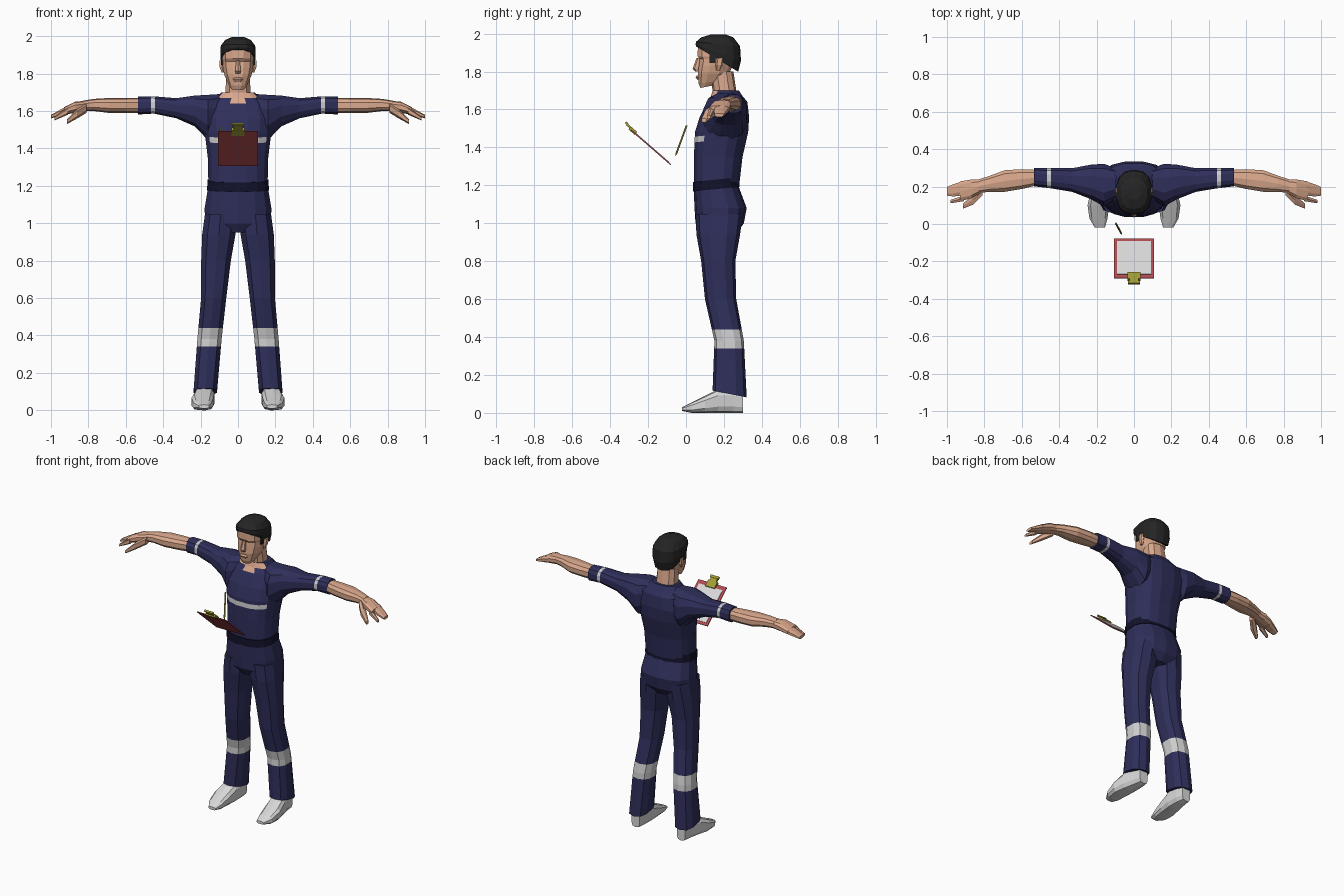
import bpy, bmesh, math
from mathutils import Vector, Matrix

cube = bpy.data.objects.get("Cube")
if cube:
    bpy.data.objects.remove(cube, do_unlink=True)


def material(name, red, green, blue):
    mat = bpy.data.materials.new(name)
    mat.use_nodes = True
    mat.diffuse_color = (red, green, blue, 1)
    shader = next(node for node in mat.node_tree.nodes if node.type == 'BSDF_PRINCIPLED')
    shader.inputs["Base Color"].default_value = mat.diffuse_color
    return mat


NAVY = material("navy cloth", .028, .028, .105)
BELT = material("dark belt", .006, .006, .024)
STRIPE = material("reflective grey", .62, .62, .63)
SKIN = material("skin", .7, .39, .26)
HAIR = material("black hair", .018, .018, .018)
WHITE = material("shoe white", .69, .69, .7)
RED = material("board red", .43, .07, .08)
OLIVE = material("clip olive", .35, .33, .035)


def finish(bm, name, mats, rule=None, mirror=False):
    """Turn the bmesh into an object, colouring its faces by the rule."""
    bmesh.ops.recalc_face_normals(bm, faces=bm.faces)
    if rule:
        for face in bm.faces:
            face.material_index = rule(face.calc_center_median(), face.normal)
    mesh = bpy.data.meshes.new(name)
    bm.to_mesh(mesh)
    bm.free()
    for mat in mats:
        mesh.materials.append(mat)
    ob = bpy.data.objects.new(name, mesh)
    bpy.context.collection.objects.link(ob)
    if mirror:
        ob.modifiers.new("mirror", 'MIRROR').use_mirror_merge = False


def rounded(low, high, wave, power):
    """Point between two extents on a squarish ellipse."""
    return (low + high) / 2 + (high - low) / 2 * math.copysign(abs(wave) ** power, wave)


def loft(name, axis, rings, mats, sides=10, power=.8, cuts=(), rule=None, mirror=False):
    """Skin over sections given as position, first extents, second extents and optional tilt."""
    bm = bmesh.new()
    loops = []
    for position, a_low, a_high, b_low, b_high, *tilt in rings:
        loop = []
        for i in range(sides):
            angle = math.tau * (i + .5) / sides
            a = rounded(a_low, a_high, math.cos(angle), power)
            b = rounded(b_low, b_high, math.sin(angle), power)
            p = position + sum(tilt) * (b - (b_low + b_high) / 2)
            place = {'x': (p, a, b), 'y': (a, p, b), 'z': (a, b, p)}[axis]
            loop.append(bm.verts.new(place))
        loops.append(loop)
    for low, high in zip(loops, loops[1:]):
        for i in range(sides):
            j = (i + 1) % sides
            bm.faces.new((low[i], low[j], high[j], high[i]))
    bm.faces.new(loops[0])
    bm.faces.new(loops[-1])
    for point, normal in cuts:
        bmesh.ops.bisect_plane(bm, geom=[*bm.verts, *bm.edges, *bm.faces],
                               plane_co=point, plane_no=normal)
    finish(bm, name, mats, rule, mirror)


def centred_loft(name, rings, mats, **options):
    """Upright loft that is symmetric about the middle: height, half width, depth extents."""
    wide = [(height, -half, half, *depth) for height, half, *depth in rings]
    loft(name, 'z', wide, mats, **options)


def box(name, size, place, mat, frame=Matrix(), mirror=False):
    bm = bmesh.new()
    matrix = frame @ Matrix.Translation(place) @ Matrix.Diagonal((*size, 1))
    bmesh.ops.create_cube(bm, size=1, matrix=matrix)
    finish(bm, name, [mat], mirror=mirror)


# Torso with chest band and open neckline
def torso_colour(centre, normal):
    if normal.y < -.3 and 1.43 < centre.z < 1.46 and abs(centre.x) < .15:
        return 1
    if centre.z > 1.64 and centre.y < .2 and abs(centre.x) < centre.z - 1.6:
        return 2
    return 0


centred_loft("torso", [
    (1.18, .16, .04, .28), (1.35, .164, .04, .3), (1.48, .18, .045, .33),
    (1.56, .19, .07, .335), (1.64, .165, .11, .325), (1.67, .125, .13, .3),
    (1.7, .09, .14, .28)],
    [NAVY, STRIPE, SKIN], sides=16, rule=torso_colour,
    cuts=[((0, .18, height), (0, -.1, 1)) for height in (1.44, 1.47)])
centred_loft("belt", [(1.18, .168, .035, .285, .1), (1.23, .165, .035, .28, .1)],
             [BELT], sides=16)

# Trousers with reflective bands
centred_loft("hips", [
    (.95, .1, .08, .27), (1, .18, .05, .305), (1.08, .182, .045, .32),
    (1.2, .162, .04, .275)], [NAVY], sides=14)
loft("trouser_leg", 'z', [
    (.1, .11, .24, .14, .32, -.2), (.38, .085, .22, .15, .305), (.6, .06, .2, .1, .265),
    (.8, .035, .2, .08, .26), (.94, .01, .195, .055, .285), (1.05, .005, .18, .05, .3)],
    [NAVY, STRIPE], mirror=True,
    cuts=[(Vector((0, 0, height)), (0, 0, 1)) for height in (.34, .44)],
    rule=lambda centre, normal: int(.34 < centre.z < .44))

# Shoes
loft("shoe", 'y', [
    (-.02, .155, .21, .01, .03), (.03, .14, .24, 0, .055), (.1, .13, .25, 0, .09),
    (.17, .125, .235, 0, .125), (.25, .13, .215, 0, .125), (.3, .14, .205, 0, .11)],
    [WHITE], power=.65, mirror=True)

# Sleeves with reflective bands, and bare arms
loft("sleeve", 'x', [
    (.07, .15, .29, 1.5, 1.695), (.16, .09, .325, 1.44, 1.69), (.23, .13, .32, 1.515, 1.685),
    (.33, .17, .3, 1.56, 1.67), (.45, .19, .3, 1.585, 1.68), (.535, .2, .3, 1.58, 1.68)],
    [NAVY, STRIPE], sides=12, mirror=True,
    cuts=[((distance, 0, 0), (1, 0, 0)) for distance in (.445, .465)],
    rule=lambda centre, normal: int(.445 < centre.x < .465))
loft("forearm", 'x', [
    (.5, .21, .29, 1.59, 1.67), (.6, .185, .295, 1.59, 1.67), (.69, .17, .29, 1.59, 1.67),
    (.77, .17, .26, 1.6, 1.665), (.83, .165, .24, 1.6, 1.655)], [SKIN], mirror=True)

# Hands
loft("palm", 'x', [
    (.81, .17, .24, 1.6, 1.655), (.87, .135, .24, 1.59, 1.65), (.93, .12, .23, 1.58, 1.62)],
    [SKIN], mirror=True)
loft("fingers", 'x', [
    (.92, .15, .23, 1.58, 1.625), (.965, .145, .215, 1.57, 1.6), (1, .15, .2, 1.56, 1.58)],
    [SKIN], sides=8, mirror=True)
loft("index_finger", 'x', [
    (.91, .12, .155, 1.58, 1.62), (.98, .11, .13, 1.55, 1.57)], [SKIN], sides=6, mirror=True)
loft("thumb", 'x', [
    (.81, .15, .2, 1.59, 1.64), (.86, .1, .16, 1.56, 1.61), (.915, .08, .11, 1.53, 1.555)],
    [SKIN], sides=6, mirror=True)

# Neck, head and face
centred_loft("neck", [(1.6, .075, .125, .28), (1.7, .07, .14, .265), (1.8, .065, .125, .25)],
             [SKIN])
centred_loft("head", [
    (1.72, .036, .075, .145, .2), (1.745, .052, .065, .19, .15), (1.79, .074, .06, .23),
    (1.83, .083, .065, .25), (1.865, .087, .07, .265), (1.88, .088, .058, .27),
    (1.94, .086, .06, .27)], [SKIN], sides=12)
centred_loft("nose", [(1.87, .01, .055, .09), (1.815, .017, .035, .08), (1.8, .014, .05, .08)],
             [SKIN], sides=6)
centred_loft("lips", [(1.755, .02, .06, .09), (1.77, .03, .05, .09), (1.78, .02, .057, .09)],
             [SKIN], sides=8)
loft("ear", 'z', [
    (1.805, .07, .088, .16, .18), (1.835, .07, .1, .155, .195), (1.87, .07, .1, .16, .2)],
    [SKIN], sides=6, mirror=True)

# Hair cap, low at the nape, with short sideburns
centred_loft("hair", [
    (1.865, .09, .055, .275, -.6), (1.9, .096, .05, .29, -.35), (1.945, .094, .053, .285, -.1),
    (1.98, .07, .08, .25), (1.995, .035, .13, .21)], [HAIR], sides=14)
box("sideburn", (.012, .03, .06), (.084, .14, 1.875), HAIR, mirror=True)

# Clipboard, tilted with its paper facing up and back
board = Matrix.Translation((0, -.185, 1.4)) @ Matrix.Rotation(math.radians(-41), 4, 'X')
box("clipboard", (.215, .28, .006), (0, 0, 0), RED, board)
box("paper", (.18, .235, .003), (0, .004, .004), WHITE, board)
box("clip_plate", (.07, .045, .02), (0, -.13, .004), OLIVE, board)
box("clip_neck", (.05, .03, .012), (0, -.16, .008), OLIVE, board)
box("clip_lever", (.064, .016, .012), (0, -.18, .012), OLIVE, board)

# Pen with a pointed tip
loft("pen", 'z', [
    (1.355, -.066, -.064, -.056, -.054), (1.37, -.073, -.063, -.055, -.045),
    (1.515, -.102, -.092, -.002, .008)], [OLIVE], sides=6, power=1)
